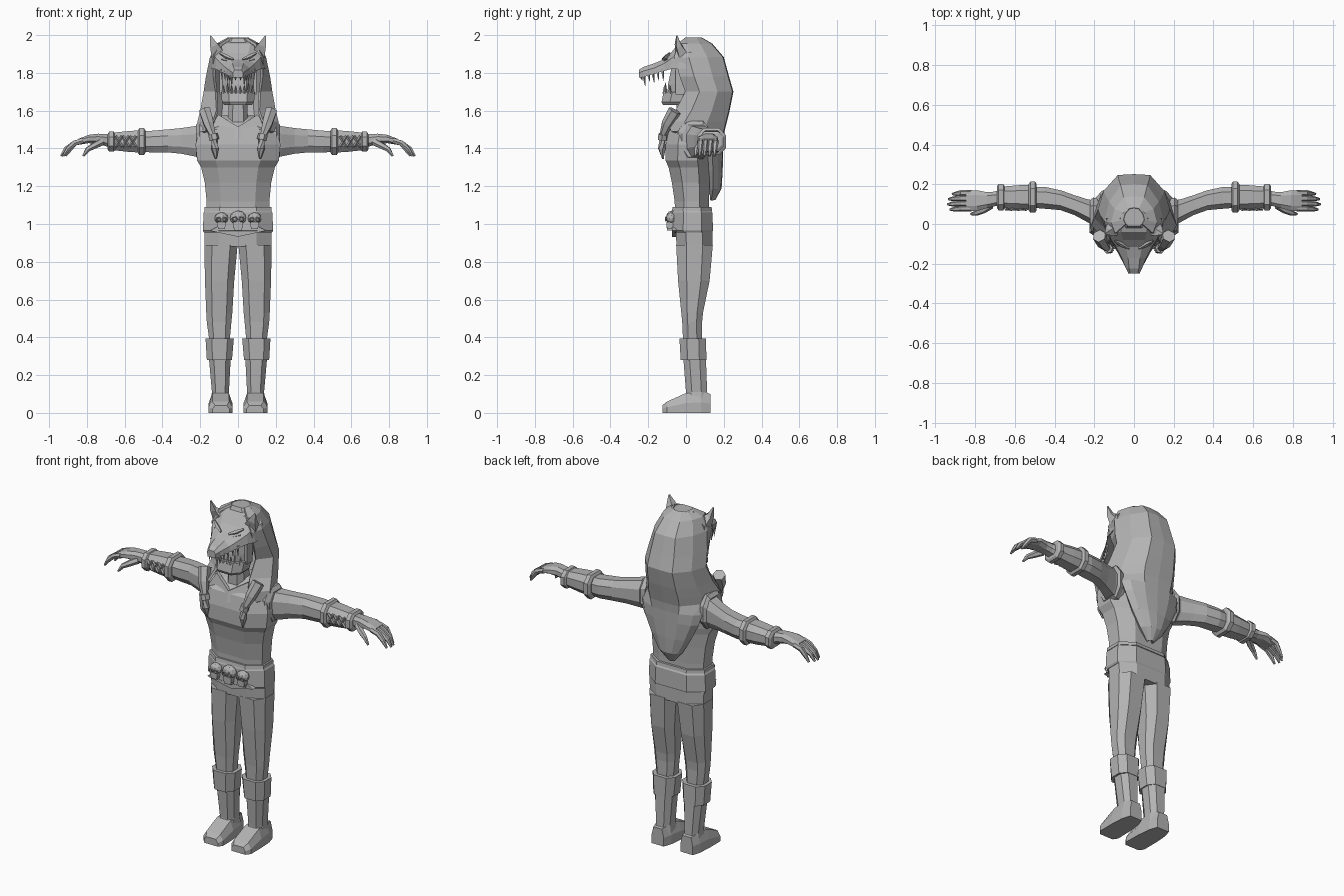
import bpy, bmesh, math
from mathutils import Vector, Matrix

grey = bpy.data.materials.new("plain grey")
grey.diffuse_color = (0.45, 0.45, 0.45, 1)


def finish(name, bm, mirror=False, solid=0):
    bmesh.ops.recalc_face_normals(bm, faces=bm.faces)
    me = bpy.data.meshes.new(name)
    bm.to_mesh(me)
    bm.free()
    me.materials.append(grey)
    ob = bpy.data.objects.new(name, me)
    bpy.context.collection.objects.link(ob)
    if solid:
        m = ob.modifiers.new("thickness", 'SOLIDIFY')
        m.thickness, m.offset = solid, 0
    if mirror:
        ob.modifiers.new("mirror", 'MIRROR').use_mirror_merge = False
    return ob


def skin(bm, rings, closed=True, caps=True):
    rows = [[bm.verts.new(p) for p in r] for r in rings]
    n = len(rows[0])
    for a, b in zip(rows, rows[1:]):
        for i in range(n if closed else n - 1):
            j = (i + 1) % n
            bm.faces.new((a[i], a[j], b[j], b[i]))
    if caps:
        bm.faces.new(rows[0])
        bm.faces.new(rows[-1])


def loft(name, rings, mirror=False, closed=True, caps=True, solid=0):
    bm = bmesh.new()
    skin(bm, rings, closed, caps)
    return finish(name, bm, mirror, solid)


OCT = [(1, -.45), (1, .45), (.55, 1), (-.55, 1), (-1, .45), (-1, -.45), (-.55, -1), (.55, -1)]


def zring(z, x0, x1, y0, y1):
    return [((x0 + x1) / 2 + u * (x1 - x0) / 2, (y0 + y1) / 2 + v * (y1 - y0) / 2, z) for u, v in OCT]


def xring(x, y, z, ry, rz):
    return [(x, y + u * ry, z + v * rz) for u, v in OCT]


def tube(bm, pts, radii, n=5):
    """Tapered tube through points."""
    pts = [Vector(p) for p in pts]
    rings = []
    for i, p in enumerate(pts):
        d = pts[min(i + 1, len(pts) - 1)] - pts[max(i - 1, 0)]
        q = d.to_track_quat('Z', 'Y')
        rings.append([p + q @ Vector((radii[i] * math.cos(k * math.tau / n),
                                      radii[i] * math.sin(k * math.tau / n), 0)) for k in range(n)])
    skin(bm, rings)


def box(bm, c, s, rot=None):
    m = Matrix.Translation(c) @ (rot or Matrix()) @ Matrix.Diagonal((*s, 1))
    bmesh.ops.create_cube(bm, size=1, matrix=m)


# Trousers
loft("hips", [zring(*r) for r in [(.88, -.176, .176, -.05, .14), (.98, -.178, .178, -.055, .14)]])
loft("trouser_leg", [zring(*r) for r in [
    (.37, .045, .15, -.015, .085), (.48, .035, .165, -.02, .085), (.53, .03, .168, -.025, .09),
    (.70, .02, .175, -.042, .125), (.89, .002, .178, -.052, .142)]], True)

# Boots
loft("boot_cuff", [zring(*r) for r in [(.28, .032, .165, -.028, .108), (.395, .022, .172, -.035, .106)]], True)
loft("boot_shaft", [zring(*r) for r in [(.06, .04, .145, -.01, .12), (.11, .048, .138, 0, .112),
                                        (.30, .038, .155, -.015, .105)]], True)


def footring(y, x0, x1, h):
    c, w = (x0 + x1) / 2, (x1 - x0) / 2
    return [(c - w, y, 0), (c + w, y, 0), (c + w, y, h * .5), (c + w * .7, y, h), (c - w * .7, y, h), (c - w, y, h * .5)]


loft("boot_foot", [footring(*r) for r in [(-.125, .045, .135, .04), (-.10, .028, .155, .06), (0, .03, .155, .105),
                                          (.08, .038, .15, .11), (.13, .055, .135, .10)]], True)

# Belt with lower flap
loft("belt", [zring(*r) for r in [(.955, -.18, .18, -.068, .138), (.965, -.186, .186, -.075, .143),
                                  (1.06, -.182, .182, -.072, .14), (1.075, -.172, .172, -.065, .13)]])
loft("belt_rim", [zring(*r) for r in [(1.07, -.178, .178, -.074, .138), (1.09, -.176, .176, -.07, .135)]])
bm = bmesh.new()
skin(bm, [[(-.15, y, .965), (0, y, .932), (.15, y, .965), (.1, y, .99), (-.1, y, .99)] for y in (-.074, -.05)])
finish("belt_flap", bm)

# Skull ornaments
for k, (x, s) in enumerate([(-.088, .88), (0, 1.05), (.088, .88)]):
    bm = bmesh.new()
    c = Vector((x, -.078, 1.018))
    bmesh.ops.create_icosphere(bm, subdivisions=2, radius=1, matrix=Matrix.Translation(
        c + Vector((0, 0, .014 * s))) @ Matrix.Diagonal((.042 * s, .028, .036 * s, 1)))
    box(bm, c + Vector((0, -.008, -.022 * s)), (.052 * s, .034, .03 * s))
    box(bm, c + Vector((0, -.008, -.042 * s)), (.042 * s, .028, .016 * s))
    for e in (-1, 1):
        ring = [c + Vector((e * .017 * s + .012 * s * math.cos(a * math.tau / 8), -.028,
                            .008 * s + .011 * s * math.sin(a * math.tau / 8))) for a in range(9)]
        tube(bm, ring, [.004] * 9, 4)
    finish("belt_skull_%d" % (k + 1), bm)

# Vest, lapels and neck
loft("vest", [zring(z, -a, a, f, b) for z, a, f, b in [
    (1.05, .165, -.058, .122), (1.12, .166, -.06, .122), (1.22, .176, -.075, .125), (1.30, .195, -.092, .125),
    (1.335, .216, -.108, .125), (1.42, .225, -.108, .128), (1.50, .205, -.09, .13), (1.55, .14, -.04, .125),
    (1.575, .08, .0, .1)]])
bm = bmesh.new()
skin(bm, [[(.0, y - .015, 1.45), (.0, y, 1.515), (.105, y + .04, 1.58), (.15, y + .02, 1.50)] for y in (-.09, -.07)])
finish("vest_lapel", bm, True)
loft("neck", [zring(*r) for r in [(1.50, -.055, .055, -.05, .07), (1.67, -.048, .048, -.05, .06)]])
loft("armhole_rim", [xring(*r) for r in [(.18, .04, 1.445, .085, .10), (.205, .045, 1.445, .088, .1),
                                         (.222, .05, 1.44, .07, .085)]], True)

# Arms
loft("arm", [xring(*r) for r in [
    (.16, .045, 1.44, .07, .09), (.23, .065, 1.438, .058, .08), (.30, .095, 1.44, .05, .068),
    (.37, .12, 1.44, .05, .061), (.45, .132, 1.436, .055, .058), (.55, .135, 1.437, .05, .05),
    (.66, .135, 1.437, .042, .036), (.71, .125, 1.445, .036, .03)]], True)
loft("bracer", [xring(*r) for r in [(.50, .135, 1.437, .062, .06), (.58, .135, 1.437, .06, .055),
                                    (.68, .135, 1.437, .052, .044)]], True)
for nm, x, ry, rz in [("bracer_inner_ring", .51, .078, .071), ("bracer_outer_ring", .67, .066, .053)]:
    loft(nm, [xring(x + d, .135, 1.436, ry - i, rz - i) for d, i in
              [(-.02, .012), (-.012, 0), (.012, 0), (.02, .012)]], True)
bm = bmesh.new()
for i in range(3):
    x = .54 + i * .037
    for s in (-1, 1):
        tube(bm, [(x, .073, 1.437 - s * .028), (x + .034, .076, 1.437 + s * .028)], [.007, .007], 4)
finish("bracer_laces", bm, True)

# Hands
loft("palm", [xring(*r) for r in [(.69, .128, 1.443, .036, .032), (.74, .12, 1.45, .04, .028),
                                  (.79, .118, 1.45, .052, .022), (.845, .117, 1.435, .05, .016)]], True)
bm = bmesh.new()
for i in range(4):
    y = .078 + i * .026
    e = (.0, .012, .008, -.012)[i]
    tube(bm, [(.82, y, 1.442), (.865, y, 1.428), (.90 + e, y - .003, 1.397), (.925 + e, y - .005, 1.36)],
         [.016, .016, .013, .006], 6)
finish("fingers", bm, True)
bm = bmesh.new()
tube(bm, [(.72, .095, 1.435), (.76, .07, 1.415), (.795, .055, 1.395), (.82, .05, 1.36)], [.02, .018, .014, .006], 6)
finish("thumb", bm, True)


# Pelt hood: open shell hanging down the back to a point
def shell(z, w, wf, f, b):
    half = [(wf, f), (w, f + .3 * (b - f)), (w * .84, f + .68 * (b - f)), (w * .45, b)]
    return [(-x, y, z) for x, y in half] + [(0, b + .004, z)] + [(x, y, z) for x, y in reversed(half)]


loft("pelt_hood", [shell(*r) for r in [
    (1.982, .05, .04, 0, .075), (1.95, .11, .09, -.045, .13), (1.88, .142, .125, -.06, .19),
    (1.78, .163, .125, -.03, .217), (1.70, .175, .115, .0, .24), (1.60, .193, .11, -.05, .22),
    (1.54, .208, .13, -.095, .205), (1.49, .205, .17, -.075, .193), (1.44, .19, .17, .10, .188),
    (1.38, .175, .15, .12, .186), (1.28, .125, .11, .125, .183), (1.19, .07, .06, .128, .178),
    (1.13, .015, .012, .13, .145)]], closed=False, caps=False, solid=.014)
loft("hood_crown", [zring(1.94, -.09, .09, -.03, .12), zring(1.984, -.055, .055, -.01, .08)])


# Beast head: brow tapering to muzzle
def muzzle(y, wt, zt, ws, zs, wb, zb):
    return [(-wt, y, zt), (wt, y, zt), (ws, y, zs), (wb, y, zb), (-wb, y, zb), (-ws, y, zs)]


loft("beast_muzzle", [muzzle(*r) for r in [
    (.03, .07, 1.98, .14, 1.91, .15, 1.83), (-.04, .065, 1.955, .13, 1.90, .14, 1.82),
    (-.08, .055, 1.905, .115, 1.875, .12, 1.82), (-.115, .04, 1.872, .09, 1.85, .098, 1.81),
    (-.17, .03, 1.85, .062, 1.825, .068, 1.795), (-.225, .024, 1.832, .04, 1.81, .038, 1.778),
    (-.25, .018, 1.815, .028, 1.80, .024, 1.775)]])
bm = bmesh.new()
tube(bm, [(.025, -.125, 1.872), (.06, -.105, 1.885), (.095, -.085, 1.905)], [.006, .012, .006], 4)
tube(bm, [(.035, -.122, 1.858), (.085, -.10, 1.873)], [.008, .004], 4)
finish("brow_and_eye", bm, True)
bm = bmesh.new()
skin(bm, [[(.075, -.055, 1.91), (.14, -.035, 1.88), (.13, .01, 1.90), (.085, -.005, 1.945)],
          [(.105, -.06, 1.95), (.147, -.05, 1.935), (.143, -.02, 1.94), (.118, -.03, 1.955)],
          [(.142, -.052, 1.996), (.149, -.05, 1.994), (.148, -.046, 1.994), (.143, -.046, 1.998)]])
finish("ear", bm, True)

# Upper fangs along the muzzle edge
bm = bmesh.new()
for x, y, z, h in [(.014, -.238, 1.785, .025), (.034, -.222, 1.785, .055), (.045, -.198, 1.795, .04),
                   (.056, -.175, 1.80, .05), (.07, -.15, 1.81, .05), (.086, -.125, 1.82, .065)]:
    tube(bm, [(x, y, z), (x * .97, y + .006, z - h)], [.009, .001], 4)
finish("upper_fangs", bm, True)

# Wearer's face, jaw and lower teeth
loft("face", [zring(*r) for r in [(1.66, -.075, .075, -.10, .06), (1.74, -.082, .082, -.095, .08),
                                  (1.86, -.085, .085, -.07, .09)]])
loft("jaw", [zring(*r) for r in [(1.63, -.072, .072, -.122, .01), (1.645, -.085, .085, -.13, .03),
                                 (1.70, -.09, .09, -.118, .05)]])
bm = bmesh.new()
for x, y, h in [(.012, -.115, .03), (.034, -.115, .035), (.056, -.108, .05), (.078, -.085, .035)]:
    tube(bm, [(x, y, 1.69), (x, y, 1.70 + h)], [.01, .001], 4)
finish("lower_teeth", bm, True)
bm = bmesh.new()
box(bm, (.09, -.03, 1.76), (.016, .05, .15))
finish("cheek_guard", bm, True)

# Hanging paws in front of the chest
bm = bmesh.new()
tube(bm, [(.175, -.06, 1.60), (.155, -.10, 1.53), (.135, -.122, 1.47)], [.035, .03, .018], 6)
tube(bm, [(.133, -.122, 1.475), (.125, -.125, 1.445)], [.026, .026], 6)
tube(bm, [(.127, -.125, 1.45), (.122, -.128, 1.40), (.117, -.122, 1.345)], [.017, .021, .005], 6)
finish("hanging_paw", bm, True)
